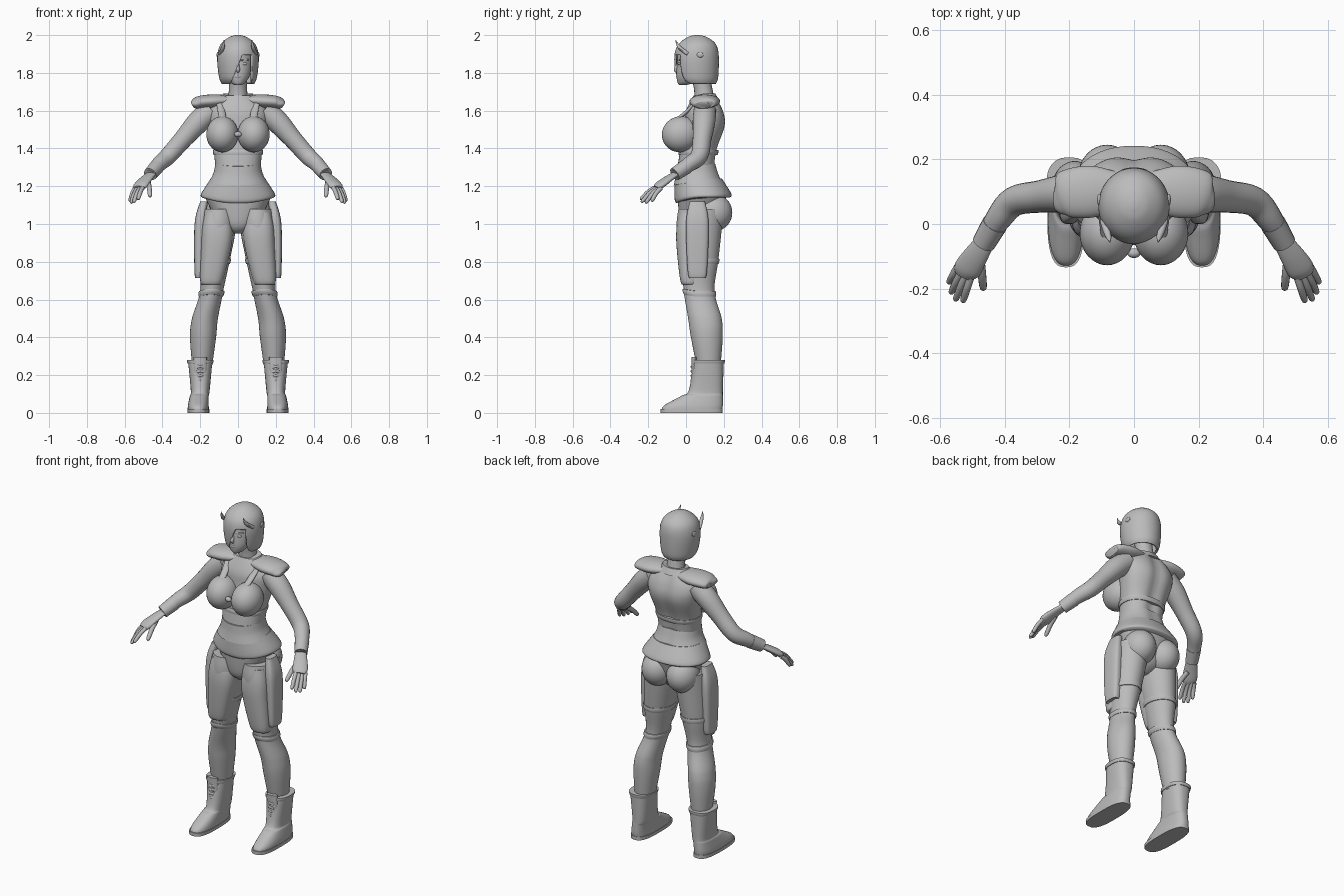
import bpy, bmesh, math
from mathutils import Vector, Matrix

default_cube = bpy.data.objects.get("Cube")
if default_cube:
    bpy.data.objects.remove(default_cube, do_unlink=True)

grey = bpy.data.materials.new("plain grey")
grey.use_nodes = True
grey.diffuse_color = (.5, .5, .5, 1)
shader = next(node for node in grey.node_tree.nodes if node.type == 'BSDF_PRINCIPLED')
shader.inputs["Base Color"].default_value = grey.diffuse_color


def finish(name, bm, mirror):
    """Turn a bmesh into a smooth object, optionally mirrored across x."""
    bmesh.ops.recalc_face_normals(bm, faces=bm.faces)
    mesh = bpy.data.meshes.new(name)
    bm.to_mesh(mesh)
    bm.free()
    mesh.materials.append(grey)
    mesh.shade_smooth()
    mesh.set_sharp_from_angle(angle=math.radians(45))
    obj = bpy.data.objects.new(name, mesh)
    bpy.context.collection.objects.link(obj)
    if mirror:
        obj.modifiers.new("Mirror", 'MIRROR').use_mirror_merge = False
    return obj


def smooth_rows(rows, steps):
    """Interpolate rows of numbers with a Catmull-Rom spline."""
    rows = [Vector(row) for row in rows]
    result = []
    for i in range(len(rows) - 1):
        before, start = rows[max(i - 1, 0)], rows[i]
        end, after = rows[i + 1], rows[min(i + 2, len(rows) - 1)]
        for step in range(steps):
            t = step / steps
            linear = (end - before) * t
            square = (before * 2 - start * 5 + end * 4 - after) * t ** 2
            cubic = (start * 3 - before - end * 3 + after) * t ** 3
            result.append(start + (linear + square + cubic) / 2)
    return result + [rows[-1]]


def skin(rings, bottom=True):
    """Join equal rings of points with quads and cap the ends."""
    bm = bmesh.new()
    loops = [[bm.verts.new(point) for point in ring] for ring in rings]
    for low, high in zip(loops, loops[1:]):
        for i in range(len(low)):
            j = (i + 1) % len(low)
            bm.faces.new((low[i], low[j], high[j], high[i]))
    bm.faces.new(loops[-1])
    if bottom:
        bm.faces.new(loops[0])
    return bm


def signed_power(value, power):
    return math.copysign(abs(value) ** (2 / power), value)


def loft_rings(rows, sides=48, power=2, groove=0, dip=0, steps=6):
    """Level rings from rows of (z, y, half width, half depth, optional x)."""
    rings = []
    for z, y, width, depth, *centre in smooth_rows(rows, steps):
        ring = []
        for i in range(sides):
            angle = math.tau * i / sides
            across = width * signed_power(math.cos(angle), power)
            along = depth * signed_power(math.sin(angle), power)
            front = max(0, -math.sin(angle))
            if along > 0:
                along -= groove * math.exp(-(across / .035) ** 2)
            ring.append((sum(centre) + across, y + along, z - dip * front ** 2))
        rings.append(ring)
    return rings


def loft(name, rows, mirror=False, **options):
    return finish(name, skin(loft_rings(rows, **options)), mirror)


def sleeve(name, rows, low, high, thickness, mirror=True, **options):
    """Rounded band that follows a loft profile between two heights."""
    band = []
    for row in smooth_rows(rows, 30):
        if low <= row[0] <= high:
            swell = math.sin(math.pi * (row[0] - low) / (high - low))
            row[2] += thickness * (1 + swell) / 2
            row[3] += thickness * (1 + swell) / 2
            band.append(row)
    return loft(name, band, mirror, steps=1, **options)


def tube(name, rows, flat=1, mirror=True, sides=20, steps=5):
    """Tube along rows of (x, y, z, radius); flat squashes its height."""
    rows = smooth_rows(rows, steps)
    points = [row.xyz for row in rows]
    rings = []
    for i, (point, row) in enumerate(zip(points, rows)):
        ahead, behind = points[min(i + 1, len(points) - 1)], points[max(i - 1, 0)]
        tangent = (ahead - behind).normalized()
        steep = abs(tangent.z) > .9
        side = tangent.cross(Vector((0, steep, not steep))).normalized()
        up = side.cross(tangent) * flat
        angles = [math.tau * k / sides for k in range(sides)]
        rings.append([point + (side * math.cos(a) + up * math.sin(a)) * row.w for a in angles])
    return finish(name, skin(rings), mirror)


def blob(name, place, size, tilt=0, mirror=True):
    bm = bmesh.new()
    bmesh.ops.create_uvsphere(bm, u_segments=32, v_segments=20, radius=1)
    turn = Matrix.Rotation(tilt, 4, 'X')
    bm.transform(Matrix.Translation(place) @ turn @ Matrix.Diagonal((*size, 1)))
    return finish(name, bm, mirror)


# Torso, with a spine groove
vest = [(1.3, .055, .12, .1), (1.4, .07, .13, .1), (1.52, .1, .155, .11),
        (1.6, .1, .155, .1), (1.68, .1, .08, .06)]
loft("vest", vest, power=2.3, groove=.015)
sleeve("under_bust_band", vest, 1.365, 1.395, .006, mirror=False, power=2.3)
blob("bust", (.083, -.028, 1.475), (.085, .1, .095), tilt=.3)
tube("bust_straps", [(.08, -.05, 1.55, .02), (.09, .02, 1.61, .02), (.1, .06, 1.66, .02)], flat=.5)
blob("bust_clasp", (0, -.09, 1.475), (.02, .015, .015), mirror=False)
loft("collar", [(1.655, .095, .1, .08), (1.69, .095, .08, .06)], dip=.025)
tube("shoulder_caps", [(.05, .1, 1.655, .06), (.13, .1, 1.65, .08), (.2, .095, 1.645, .075),
                       (.23, .09, 1.635, .06), (.24, .09, 1.63, .04)], flat=.45, sides=32)

# Jacket skirt and pelvis
skirt = [(1.14, .09, .19, .14), (1.16, .09, .195, .15), (1.24, .065, .145, .125)]
loft("jacket_hem", skirt, power=2.2, dip=.03)
waist = [(1.22, .065, .155, .13), (1.27, .06, .13, .115), (1.32, .055, .12, .105)]
loft("waist_band", waist, power=2.2, groove=.008, dip=.015)
pelvis = [(.95, .06, .03, .05), (1, .07, .1, .1), (1.15, .085, .18, .13)]
loft("pelvis", pelvis, power=2.2)
blob("buttocks", (.083, .145, 1.06), (.09, .1, .1))

# Legs and the stockings that follow them
leg = [(.24, .12, .05, .06, .19), (.4, .11, .065, .08, .185), (.5, .1, .065, .085, .175),
       (.64, .07, .06, .08, .14), (.8, .07, .08, .1, .125), (.98, .07, .095, .12, .105),
       (1.08, .08, .09, .12, .1)]
loft("legs", leg, mirror=True)
sleeve("stockings", leg, .25, .63, .004)
sleeve("stocking_cuffs", leg, .615, .65, .009, dip=-.012)
sleeve("garters", leg, .785, .82, .006)

# Thigh armour
front_plate = [(.68, .025, .04, .035, .14), (.7, .02, .06, .05, .14), (.88, .02, .08, .07, .115),
               (.98, .02, .08, .07, .11), (1.06, .025, .06, .06, .115)]
loft("front_thigh_plates", front_plate, mirror=True, power=2.5)
outer_plate = [(.72, .06, .012, .03, .205), (.74, .06, .025, .05, .205), (1, .06, .03, .06, .2),
               (1.12, .06, .02, .04, .18)]
loft("outer_thigh_plates", outer_plate, mirror=True, power=3)

# Boots
boot = [(.01, .03, .056, .16, .21), (.04, .04, .055, .155, .21), (.09, .085, .05, .11, .205),
        (.12, .105, .05, .09, .2), (.28, .12, .065, .08, .2)]
loft("boots", boot, mirror=True, power=2.5)
sleeve("boot_cuffs", boot, .26, .29, .006, power=2.5)
sole_outline = (.03, .058, .164, .21)
loft("boot_soles", [(height, *sole_outline) for height in (0, .02)], mirror=True, power=2.8)
tube("boot_tongue", [(.2, .045, .12, .03), (.2, .042, .295, .035)], flat=.4)
for row in range(6):
    height = .125 + row * .024
    for lean in (-.012, .012):
        ends = [(.2 + side * .034, .048 - (side == 0) * .02, height + side * lean, .005)
                for side in (-1, 0, 1)]
        tube("boot_lace", ends, sides=8)

# Arms, cuffs and hands
tube("arms", [(.14, .1, 1.6, .06), (.21, .095, 1.54, .06), (.29, .085, 1.45, .05),
              (.37, .07, 1.36, .046), (.42, .015, 1.315, .04), (.465, -.06, 1.26, .028)])
tube("wrist_cuffs", [(.43, 0, 1.303, .04), (.465, -.06, 1.263, .036)])
tube("palms", [(.46, -.055, 1.265, .03), (.49, -.1, 1.235, .038), (.515, -.14, 1.205, .042),
               (.525, -.16, 1.19, .03)], flat=.45)


def finger(name, base, tip, radius):
    """Slightly bent, round-tipped finger."""
    base, tip = Vector(base), Vector(tip)
    middle = base.lerp(tip, .5) + Vector((0, 0, .008))
    near_tip = base.lerp(tip, .9)
    tube(name, [(*base, radius), (*middle, radius), (*near_tip, radius * .85),
                (*tip, radius * .25)], sides=12)


finger("thumbs", (.475, -.105, 1.225), (.465, -.205, 1.145), .013)
finger_tips = {"index_fingers": (.53, -.243, 1.13), "middle_fingers": (.553, -.238, 1.115),
               "ring_fingers": (.567, -.216, 1.11), "little_fingers": (.573, -.183, 1.12)}
for place, (name, tip) in enumerate(finger_tips.items()):
    finger(name, (.5 + place * .015, -.15 + place * .006, 1.2 - place * .003), tip, .0115)

# Neck, head and face
tube("neck", [(0, .1, 1.64, .055), (0, .09, 1.72, .048), (0, .075, 1.8, .05)], mirror=False)
head = [(1.735, -.018, .016, .018), (1.75, 0, .04, .045), (1.79, .015, .064, .066),
        (1.86, .045, .08, .092), (1.92, .055, .08, .095), (1.96, .055, .055, .07)]
loft("head", head)
tube("nose", [(0, -.04, 1.855, .006), (0, -.055, 1.82, .01), (0, -.046, 1.806, .008)],
     mirror=False)
blob("lips", (0, -.043, 1.782), (.02, .01, .009), mirror=False)
blob("eyes", (.032, -.036, 1.848), (.016, .008, .008))
tube("eyebrows", [(.014, -.047, 1.866, .003), (.056, -.03, 1.87, .003)], sides=8)

# Bob hair, opened over one half of the face below a sweeping fringe
bob = [(1.742, .068, .086, .09), (1.775, .06, .1, .11), (1.86, .056, .11, .118),
       (1.92, .057, .105, .113), (1.96, .06, .085, .092), (1.99, .06, .045, .05),
       (2, .06, .012, .014)]
hair = skin(loft_rings(bob, sides=56), bottom=False)
left_limit, right_limit, slope, brow, chin = .074, -.04, .42, 1.895, 1.742
cuts = {(0, 0, brow): (0, 0, 1), (left_limit, 0, 0): (1, 0, 0),
        (right_limit, 0, chin): (1, 0, -slope)}
for point, normal in cuts.items():
    bmesh.ops.bisect_plane(hair, geom=hair.verts[:] + hair.edges[:] + hair.faces[:],
                           plane_co=point, plane_no=normal)
opening = []
for face in hair.faces:
    x, y, z = face.calc_center_median()
    if y < .03 and z < brow and right_limit + slope * (z - chin) < x < left_limit:
        opening.append(face)
bmesh.ops.delete(hair, geom=opening, context='FACES')
shell = finish("hair", hair, False).modifiers.new("Thickness", 'SOLIDIFY')
shell.thickness, shell.offset = .012, -1

# Hair ornaments
tube("hair_wings", [(.096, .01, 1.9, .01), (.08, -.035, 1.935, .01), (.074, -.056, 1.975, .001)],
     sides=8)
blob("hair_clips", (.107, .075, 1.895), (.007, .018, .014))
